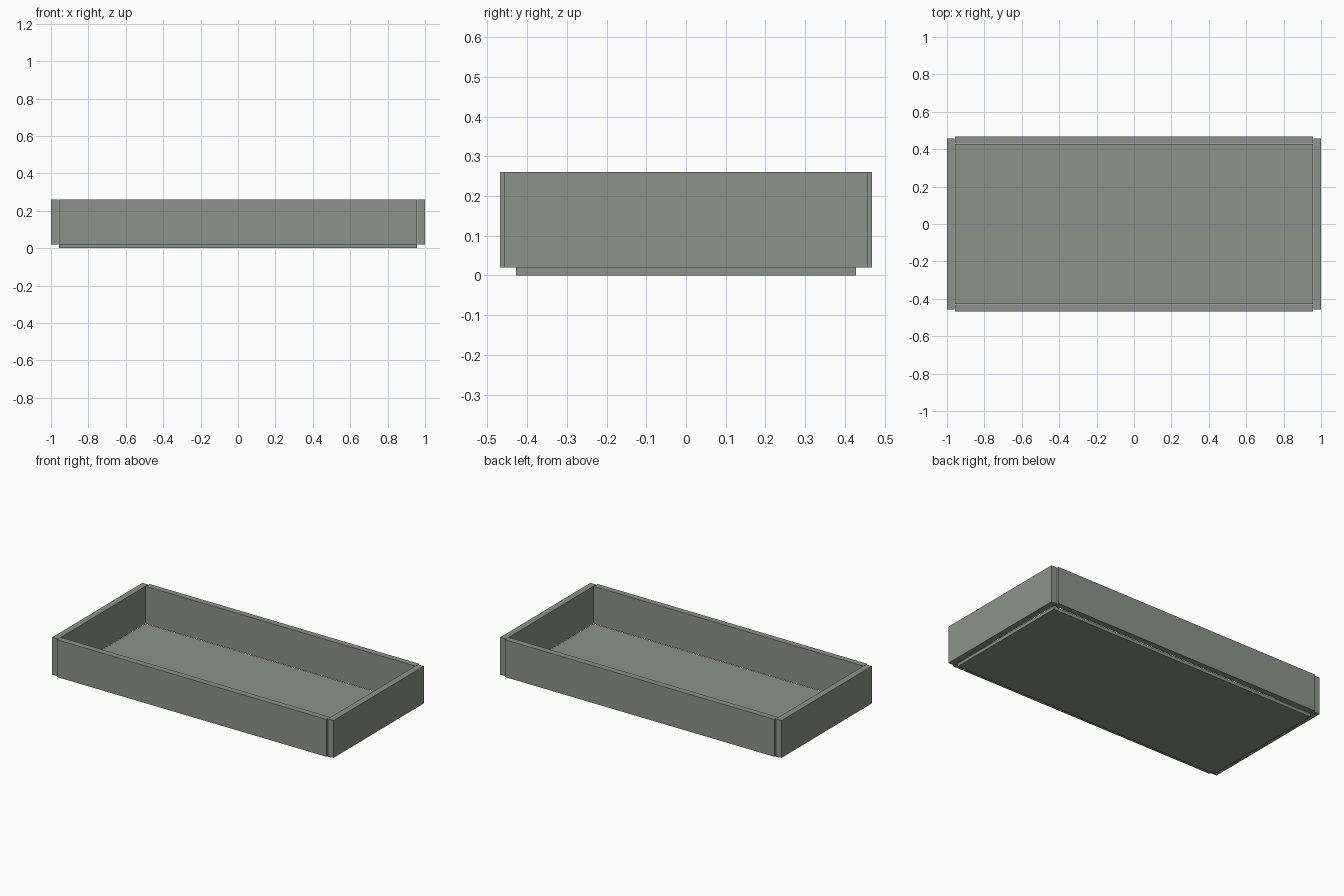
import bpy

cube = bpy.data.objects.get("Cube")
if cube:
    bpy.data.objects.remove(cube, do_unlink=True)

# Single grey-green material
GREY = (0.27, 0.29, 0.26, 1.0)
mat = bpy.data.materials.new("grey_green")
mat.use_nodes = True
mat.diffuse_color = GREY
bsdf = next(n for n in mat.node_tree.nodes if n.type == "BSDF_PRINCIPLED")
bsdf.inputs["Base Color"].default_value = GREY


def board(name, x, y, z):
    """Box spanning the given (low, high) ranges."""
    spans = (x, y, z)
    centre = [(lo + hi) / 2 for lo, hi in spans]
    bpy.ops.mesh.primitive_cube_add(size=1, location=centre)
    obj = bpy.context.object
    obj.name = name
    obj.scale = [hi - lo for lo, hi in spans]
    bpy.ops.object.transform_apply(location=False, rotation=False, scale=True)
    obj.data.materials.append(mat)
    return obj


FLOOR_TOP, RIM = 0.02, 0.26
LONG_HALF, END_HALF = 0.957, 0.458    # half lengths of the walls
walls_z = (FLOOR_TOP, RIM)

# Floor panel beneath the walls
board("floor_panel", (-LONG_HALF, LONG_HALF), (-0.428, 0.428), (0, FLOOR_TOP))

# Long walls, slightly proud of the end walls
for name, s in (("front_wall", -1), ("back_wall", 1)):
    board(name, (-LONG_HALF, LONG_HALF), sorted((s * 0.43, s * 0.469)), walls_z)

# End walls, outside the long walls
for name, s in (("right_wall", -1), ("left_wall", 1)):
    board(name, sorted((s * 0.959, s)), (-END_HALF, END_HALF), walls_z)
